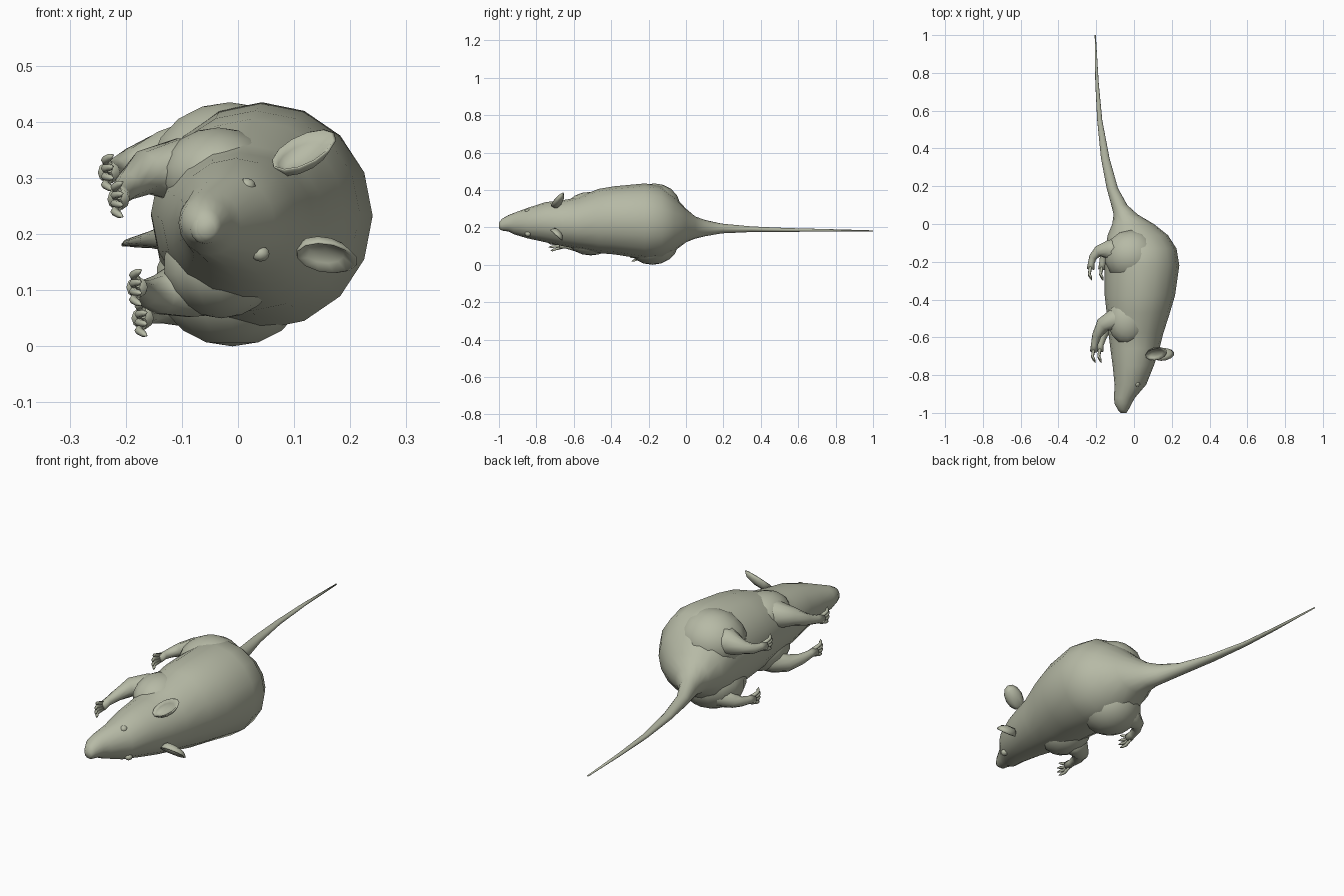
import bpy, bmesh, math
from mathutils import Vector, Matrix

cube = bpy.data.objects.get("Cube")
if cube:
    bpy.data.objects.remove(cube, do_unlink=True)

fur = bpy.data.materials.new("grey_green_fur")
FUR_COLOUR = (0.47, 0.49, 0.38, 1)
fur.diffuse_color = FUR_COLOUR
fur.use_nodes = True
fur.node_tree.nodes["Principled BSDF"].inputs["Base Color"].default_value = FUR_COLOUR


def finish(name, bm):
    bmesh.ops.recalc_face_normals(bm, faces=bm.faces)
    for f in bm.faces:
        f.smooth = True
    mesh = bpy.data.meshes.new(name)
    bm.to_mesh(mesh)
    bm.free()
    mesh.materials.append(fur)
    ob = bpy.data.objects.new(name, mesh)
    bpy.context.collection.objects.link(ob)
    return ob


def add_loft(bm, rings, sides):
    """Skin rings given as (centre, u axis, v axis), capped at both ends."""
    loops = []
    for c, u, v in rings:
        angles = [math.tau * i / sides for i in range(sides)]
        loops.append([bm.verts.new(c + u * math.cos(a) + v * math.sin(a)) for a in angles])
    for a, b in zip(loops, loops[1:]):
        for i in range(sides):
            j = (i + 1) % sides
            bm.faces.new((a[i], a[j], b[j], b[i]))
    bm.faces.new(loops[0])
    bm.faces.new(loops[-1])


def add_tube(bm, path, sides):
    """Tapered tube through points (x, y, z, radius)."""
    pts = [Vector(p[:3]) for p in path]
    rings = []
    for i, p in enumerate(pts):
        t = (pts[min(i + 1, len(pts) - 1)] - pts[max(i - 1, 0)]).normalized()
        u = t.cross(Vector((0, 0, 1))).normalized()
        rings.append((p, u * path[i][3], u.cross(t) * path[i][3]))
    add_loft(bm, rings, sides)


def ellipsoid(name, centre, radii, u=14, v=9):
    bm = bmesh.new()
    bmesh.ops.create_uvsphere(bm, u_segments=u, v_segments=v, radius=1)
    bmesh.ops.transform(bm, matrix=Matrix.Translation(centre) @ Matrix.Diagonal((*radii, 1)),
                        verts=bm.verts)
    return finish(name, bm)


# Head, trunk and tail: (y, min x, max x, min z, max z)
profile = [
    (-1.0, -.07, -.04, .195, .225), (-.985, -.085, -.03, .183, .245),
    (-.95, -.103, -.012, .178, .265), (-.92, -.106, .005, .163, .277),
    (-.85, -.103, .065, .142, .303), (-.75, -.113, .105, .12, .335),
    (-.66, -.125, .135, .10, .345), (-.58, -.135, .155, .085, .36),
    (-.47, -.145, .19, .063, .405), (-.38, -.155, .217, .055, .42),
    (-.22, -.155, .24, .03, .435), (-.13, -.15, .225, .035, .42),
    (-.06, -.14, .18, .075, .365), (0, -.115, .105, .12, .30),
    (.05, -.108, .02, .14, .258), (.1, -.12, -.035, .152, .24),
    (.19, -.145, -.085, .168, .22), (.35, -.175, -.13, .175, .205),
    (.55, -.195, -.168, .176, .196), (.75, -.205, -.187, .178, .191),
    (1.0, -.208, -.202, .178, .184),
]
bm = bmesh.new()
add_loft(bm, [(Vector(((a + b) / 2, y, (c + d) / 2)),
               Vector(((b - a) / 2, 0, 0)), Vector((0, 0, (d - c) / 2)))
              for y, a, b, c, d in profile], 16)
finish("body_and_tail", bm)

# Haunches and shoulders
ellipsoid("left_haunch", (-.015, -.17, .31), (.145, .14, .125))
ellipsoid("right_haunch", (-.01, -.18, .12), (.14, .14, .12))
ellipsoid("left_shoulder", (-.035, -.51, .305), (.105, .13, .085))
ellipsoid("right_shoulder", (-.03, -.51, .145), (.105, .13, .095))

# Legs, each ending in a paw with spread toes
legs = {
    "left_front_leg": [(-.05, -.50, .30, .075), (-.11, -.51, .315, .058),
                       (-.165, -.535, .31, .04), (-.197, -.59, .285, .025),
                       (-.21, -.64, .27, .018), (-.213, -.675, .262, .02)],
    "right_front_leg": [(-.05, -.50, .12, .07), (-.10, -.51, .10, .052),
                        (-.14, -.535, .092, .036), (-.165, -.59, .095, .024),
                        (-.178, -.64, .103, .017), (-.18, -.675, .105, .019)],
    "left_hind_leg": [(-.08, -.15, .33, .08), (-.14, -.135, .335, .05),
                      (-.19, -.145, .325, .029), (-.217, -.175, .315, .021),
                      (-.227, -.21, .312, .017), (-.23, -.24, .31, .02)],
    "right_hind_leg": [(-.05, -.16, .10, .08), (-.105, -.135, .08, .05),
                       (-.142, -.145, .068, .029), (-.16, -.175, .06, .021),
                       (-.168, -.21, .055, .017), (-.17, -.24, .05, .02)],
}
for name, path in legs.items():
    bm = bmesh.new()
    add_tube(bm, path, 10)
    x, y, z, r = path[-1]
    for k in range(4):
        s = (k - 1.5) / 1.5
        reach = .065 - .015 * abs(s)
        add_tube(bm, [(x, y + .012, z + s * .012, .009),
                      (x - .007, y - reach * .5, z + s * .022, .0075),
                      (x + .002, y - reach * .8, z + s * .028, .006),
                      (x + .008, y - reach, z + s * .031, .001)], 6)
    finish(name, bm)

# Cupped ears: base, tip and the direction the cup opens
ears = {
    "left_ear": ((.065, -.705, .315), (.172, -.665, .378), (-.35, -.7, .6)),
    "right_ear": ((.105, -.705, .175), (.212, -.675, .148), (-.25, -.7, -.65)),
}
for name, (base, tip, opening) in ears.items():
    base, tip = Vector(base), Vector(tip)
    axis = (tip - base).normalized()
    n = Vector(opening)
    n = (n - axis * n.dot(axis)).normalized()
    side = n.cross(axis)
    mid, half = (base + tip) / 2, (tip - base).length / 2
    bm = bmesh.new()
    # Outside of the bowl, over the rim, then the hollow
    add_loft(bm, [(mid + n * h - axis * half * (1 - s) * .5, axis * half * s, side * .04 * s)
                  for h, s in ((-.024, .4), (-.014, .8), (.004, 1),
                               (.007, .93), (-.006, .7), (-.014, .3))], 12)
    finish(name, bm)

# Eyes and nose
ellipsoid("left_eye", (.015, -.845, .286), (.017, .017, .014), 10, 6)
ellipsoid("right_eye", (.04, -.845, .165), (.017, .017, .014), 10, 6)
ellipsoid("nose", (-.062, -.98, .21), (.024, .02, .027), 10, 6)
